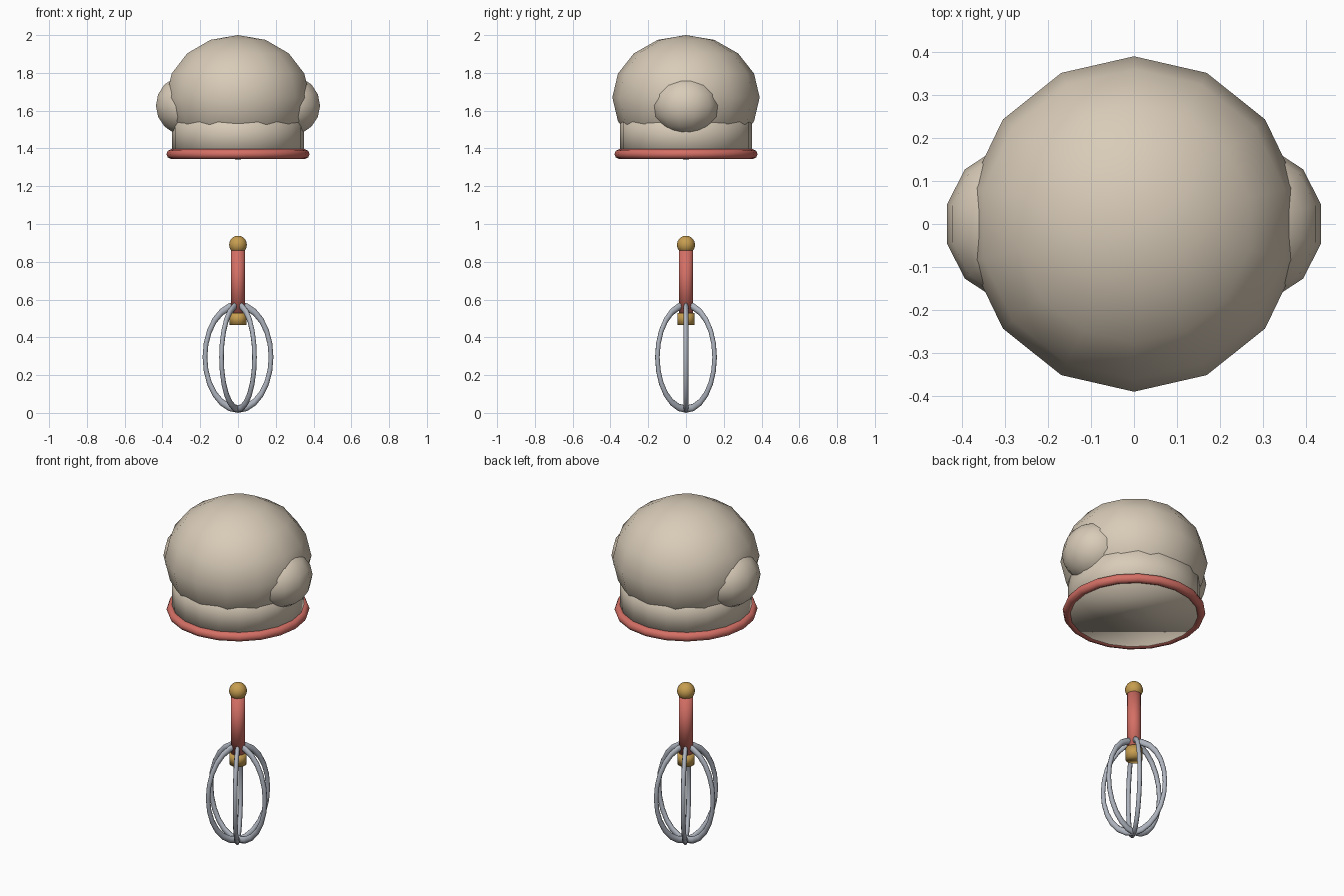
import bpy
from math import radians, pi

cube = bpy.data.objects.get("Cube")
if cube:
    bpy.data.objects.remove(cube, do_unlink=True)


def material(name, rgb):
    m = bpy.data.materials.new(name)
    m.use_nodes = True
    m.diffuse_color = (*rgb, 1)
    m.node_tree.nodes["Principled BSDF"].inputs["Base Color"].default_value = (*rgb, 1)
    return m


cream = material("cream cloth", (0.69, 0.60, 0.48))
red = material("coral red", (0.66, 0.16, 0.13))
gold = material("brass", (0.57, 0.34, 0.08))
steel = material("steel", (0.42, 0.45, 0.51))


def finish(name, mat, scale=(1, 1, 1)):
    """Name, colour and smooth the newly added primitive."""
    obj = bpy.context.object
    obj.name = name
    obj.scale = scale
    obj.data.materials.append(mat)
    bpy.ops.object.transform_apply(location=False, rotation=True, scale=True)
    bpy.ops.object.shade_smooth()
    return obj


def ball(name, mat, location, scale, segments, rings, turn=0.0):
    bpy.ops.mesh.primitive_uv_sphere_add(segments=segments, ring_count=rings,
                                         radius=1, location=location)
    obj = bpy.context.object
    # Turn the facets before stretching
    obj.rotation_euler.z = turn
    bpy.ops.object.transform_apply(location=False, rotation=True, scale=False)
    return finish(name, mat, scale)


def cylinder(name, mat, radius, bottom, top, sides):
    bpy.ops.mesh.primitive_cylinder_add(vertices=sides, radius=radius, depth=top - bottom,
                                        location=(0, 0, (bottom + top) / 2))
    return finish(name, mat)


def ring(name, mat, z, major, minor, sides, rotation=(0, 0, 0), scale=(1, 1, 1)):
    bpy.ops.mesh.primitive_torus_add(major_segments=sides, minor_segments=8,
                                     major_radius=major, minor_radius=minor,
                                     location=(0, 0, z), rotation=rotation)
    return finish(name, mat, scale)


# Hat: puffed crown, side puffs, band and coloured rim
ball("hat_crown", cream, (0, 0, 1.67), (0.39, 0.39, 0.33), 14, 8)
for side, sign in (("left", 1), ("right", -1)):
    ball(side + "_puff", cream, (sign * 0.28, 0, 1.627), (0.16, 0.18, 0.157),
         12, 8, radians(15))
cylinder("hat_band", cream, 0.35, 1.35, 1.6, 20)
ring("hat_rim", red, 1.37, 0.353, 0.026, 20)

# Whisk: knob, handle and collar
ball("handle_knob", gold, (0, 0, 0.89), (0.048, 0.048, 0.048), 14, 10)
cylinder("whisk_handle", red, 0.038, 0.53, 0.87, 14)
cylinder("whisk_collar", gold, 0.046, 0.465, 0.53, 14)

# Three crossing wire loops
for i in range(3):
    ring(f"wire_loop_{i + 1}", steel, 0.295, 0.175, 0.0125, 24,
         (pi / 2, 0, i * pi / 3), (1, 1.573, 1))
